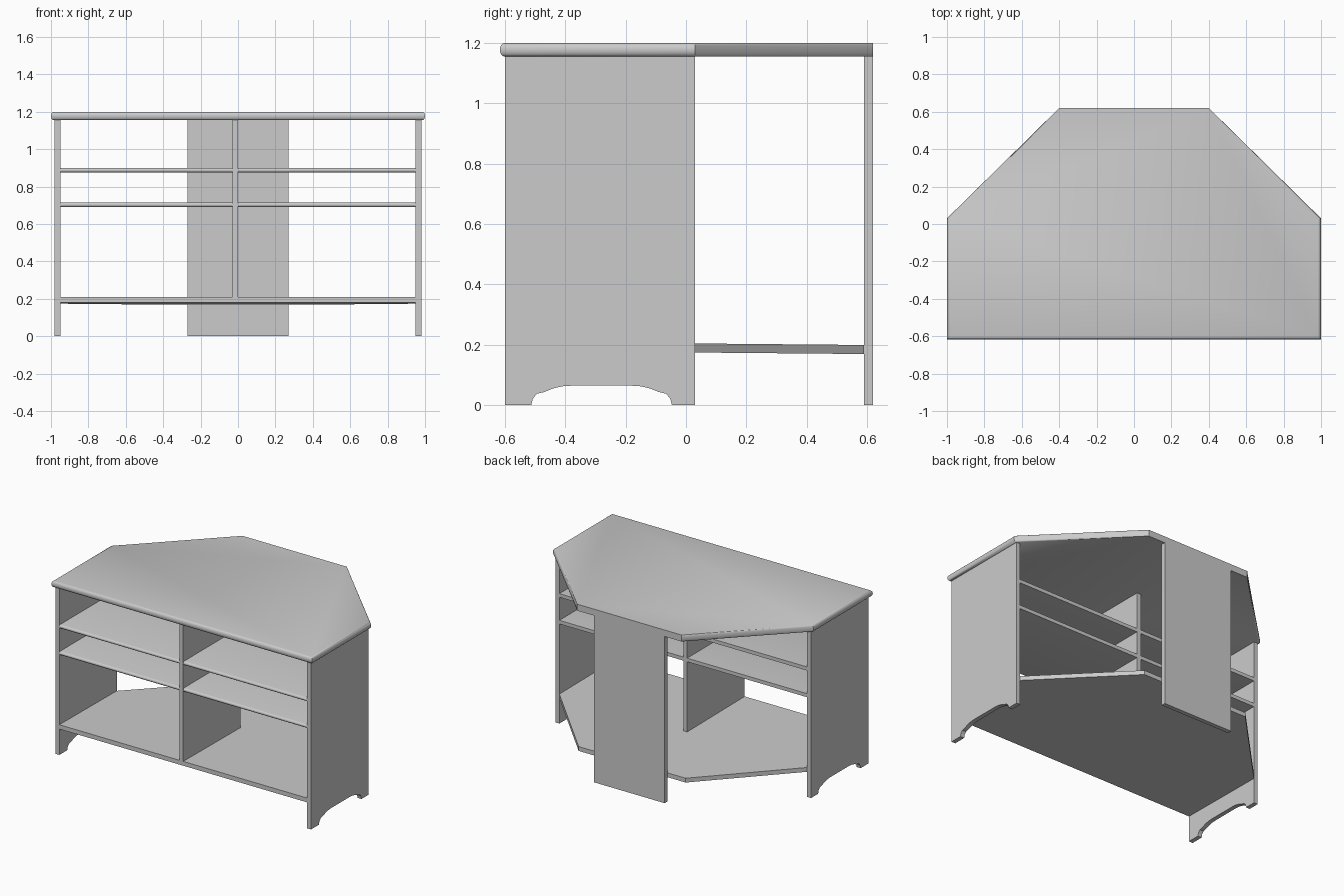
import bpy, bmesh, math

cube = bpy.data.objects.get("Cube")
if cube:
    bpy.data.objects.remove(cube, do_unlink=True)

grey = bpy.data.materials.new("plain grey")
grey.use_nodes = True
grey.diffuse_color = (0.6, 0.6, 0.6, 1)
grey.node_tree.nodes["Principled BSDF"].inputs["Base Color"].default_value = (0.6, 0.6, 0.6, 1)

FRONT, MID, BACK = -0.6, 0.03, 0.62   # depth stations
UNDER, TOP = 1.155, 1.2               # worktop underside and surface
INNER, OUTER = 0.95, 0.98             # side panel faces
THICK = 0.03


def loft(name, loops, smooth=False):
    """Join matching vertex loops into a closed solid."""
    bm = bmesh.new()
    rings = [[bm.verts.new(p) for p in loop] for loop in loops]
    for a, b in zip(rings, rings[1:]):
        for i in range(len(a)):
            j = (i + 1) % len(a)
            bm.faces.new((a[i], a[j], b[j], b[i]))
    bm.faces.new(rings[0])
    bm.faces.new(rings[-1])
    bmesh.ops.recalc_face_normals(bm, faces=bm.faces[:])
    mesh = bpy.data.meshes.new(name)
    bm.to_mesh(mesh)
    bm.free()
    mesh.materials.append(grey)
    obj = bpy.data.objects.new(name, mesh)
    bpy.context.collection.objects.link(obj)
    if smooth:
        bpy.ops.object.select_all(action='DESELECT')
        obj.select_set(True)
        bpy.context.view_layer.objects.active = obj
        bpy.ops.object.shade_smooth_by_angle(angle=math.radians(35))
    return obj


def box(name, x0, x1, y0, y1, z0, z1):
    return loft(name, [[(x0, y0, z), (x1, y0, z), (x1, y1, z), (x0, y1, z)] for z in (z0, z1)])


def outline(half, front, back_half, back):
    """Six-sided corner-cabinet plan."""
    return [(-half, front), (half, front), (half, MID),
            (back_half, back), (-back_half, back), (-half, MID)]


# Worktop, rounded on the front and both ends
loops = []
for k in range(9):
    t = -math.pi / 2 + math.pi * k / 8
    inset = 0.016 * (1 - math.cos(t))
    z = (UNDER + TOP) / 2 + (TOP - UNDER) / 2 * math.sin(t)
    loops.append([(x, y, z) for x, y in outline(1 - inset, -0.617 + inset, 0.4, BACK)])
loft("worktop", loops, smooth=True)

# Side panels with an arched foot cutout
half_arch = [(-0.513, 0), (-0.508, 0.02), (-0.495, 0.037), (-0.47, 0.043),
             (-0.44, 0.055), (-0.41, 0.062), (-0.38, 0.064)]
arch = half_arch + [(-0.56 - y, z) for y, z in reversed(half_arch)]
profile = [(FRONT, 0)] + arch + [(MID, 0), (MID, UNDER), (FRONT, UNDER)]
for name, s in (("left_side_panel", 1), ("right_side_panel", -1)):
    loft(name, [[(s * x, y, z) for y, z in profile] for x in (INNER, OUTER)])

# Central back support and upright divider
box("back_panel", -0.27, 0.27, BACK - THICK, BACK, 0, UNDER)
box("divider", -THICK, 0, FRONT, MID, 0.2, UNDER)

# Base board, dropping slightly towards the back
base = outline(INNER, FRONT, 0.41, BACK - THICK)
loft("base_board", [[(x, y, 0.204 - 0.009 * (y - MID) - drop) for x, y in base]
                    for drop in (THICK, 0)])

# Shelves on each side of the divider, with rounded front edges
R = 0.0125
nose = [(FRONT + R - R * math.cos(t), R * math.sin(t))
        for t in (math.pi * (k / 6 - 0.5) for k in range(7))]
section = nose + [(MID, R), (MID, -R)]
for level, z0 in (("upper", 0.888), ("lower", 0.703)):
    for side, x0, x1 in (("left", 0, INNER), ("right", -INNER, -THICK)):
        loft(f"{level}_{side}_shelf",
             [[(x, y, z0 + z) for y, z in section] for x in (x0, x1)], smooth=True)
